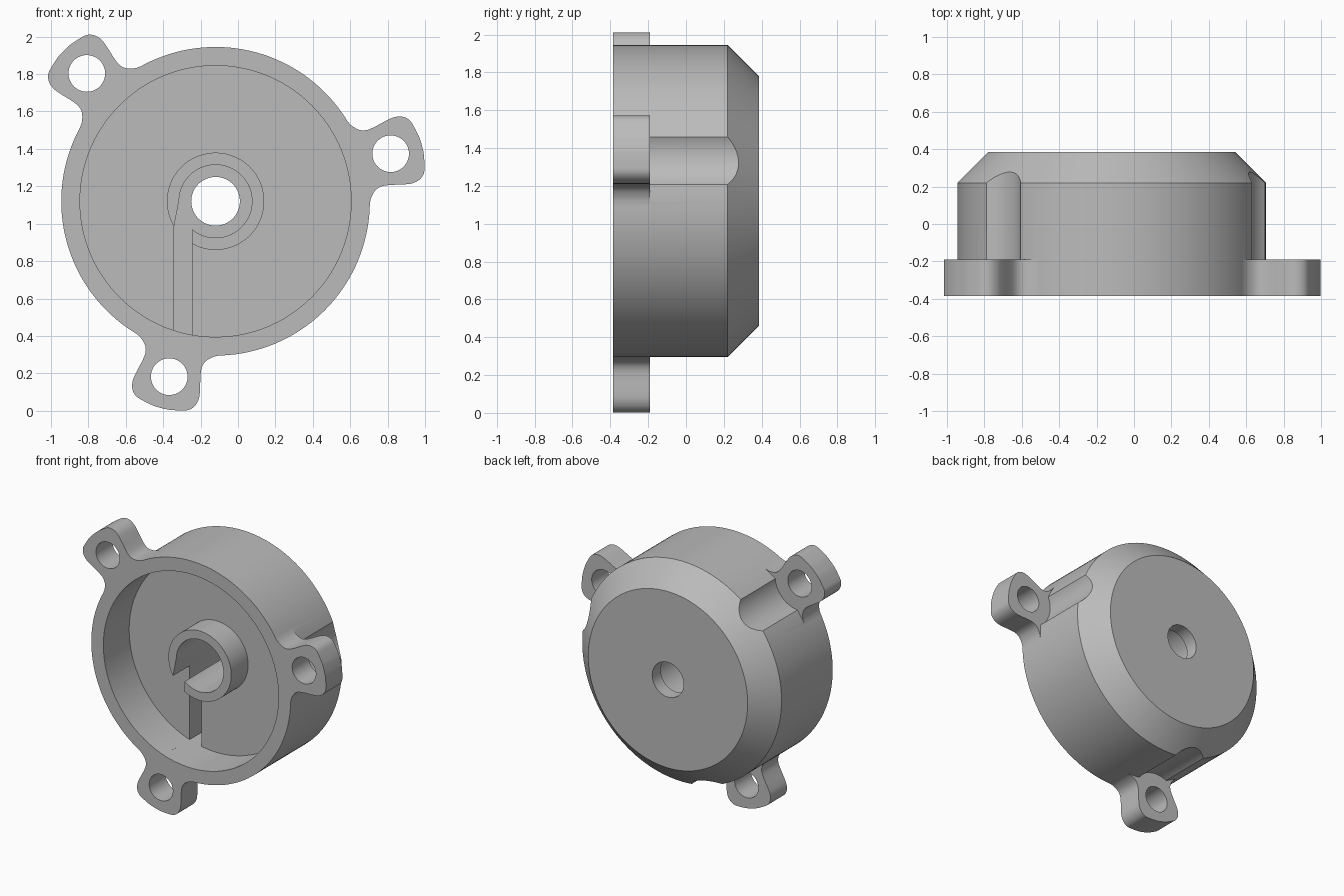
import bpy, bmesh, math
from mathutils import Vector

if "Cube" in bpy.data.objects:
    bpy.data.objects.remove(bpy.data.objects["Cube"], do_unlink=True)

CX, CZ = -0.12, 1.12            # housing axis, running along y
FRONT, BACK = -0.385, 0.385
LUG_BACK, FLOOR = -0.19, -0.08
BORE_END = 0.285
WALL_R, BOSS_R, BORE_R = 0.725, 0.26, 0.195
LUG_R = 0.97                    # distance of lug holes from the axis
LUG_ANGLES = [math.radians(a) for a in (15.2, 135.2, 255.2)]

grey = bpy.data.materials.new("plain grey")
grey.use_nodes = True
colour = (0.5, 0.5, 0.5, 1)
grey.diffuse_color = colour
grey.node_tree.nodes["Principled BSDF"].inputs["Base Color"].default_value = colour


def finish(bm, name):
    bmesh.ops.recalc_face_normals(bm, faces=bm.faces)
    mesh = bpy.data.meshes.new(name)
    bm.to_mesh(mesh)
    bm.free()
    mesh.materials.append(grey)
    obj = bpy.data.objects.new(name, mesh)
    bpy.context.collection.objects.link(obj)
    return obj


def lathe(name, profile, steps=144):
    """Revolve a closed (radius, y) profile about the housing axis."""
    bm = bmesh.new()
    rings = []
    for i in range(steps):
        a = math.tau * i / steps
        rings.append([bm.verts.new((CX + r * math.cos(a), y, CZ + r * math.sin(a)))
                      for r, y in profile])
    n = len(profile)
    for i in range(steps):
        p, q = rings[i], rings[(i + 1) % steps]
        for j in range(n):
            k = (j + 1) % n
            bm.faces.new((p[j], p[k], q[k], q[j]))
    return finish(bm, name)


def prism(name, outline, y0, y1):
    """Extrude an outline of (x, z) points, relative to the axis, along y."""
    bm = bmesh.new()
    face = bm.faces.new([bm.verts.new((CX + x, y0, CZ + z)) for x, z in outline])
    made = bmesh.ops.extrude_face_region(bm, geom=[face])["geom"]
    bmesh.ops.translate(bm, vec=Vector((0, y1 - y0, 0)),
                        verts=[v for v in made if isinstance(v, bmesh.types.BMVert)])
    return finish(bm, name)


def circle(x, z, r, steps=64):
    return [(x + r * math.cos(math.tau * i / steps), z + r * math.sin(math.tau * i / steps))
            for i in range(steps)]


def turn(points, a):
    return [(u * math.cos(a) - v * math.sin(a), u * math.sin(a) + v * math.cos(a))
            for u, v in points]


def smooth_path(pts, sub=5):
    """Catmull-Rom curve through the points."""
    vs = [Vector(p) for p in pts]
    vs = [2 * vs[0] - vs[1]] + vs + [2 * vs[-1] - vs[-2]]
    out = []
    for a, b, c, d in zip(vs, vs[1:], vs[2:], vs[3:]):
        for i in range(sub):
            t = i / sub
            out.append(0.5 * (2 * b + (c - a) * t + (2 * a - 5 * b + 4 * c - d) * t ** 2
                              + (3 * b - a - 3 * c + d) * t ** 3))
    return [tuple(p) for p in out] + [pts[-1]]


def combine(target, tool, operation):
    mod = target.modifiers.new(operation.lower(), "BOOLEAN")
    mod.operation, mod.solver, mod.object = operation, "EXACT", tool
    graph = bpy.context.evaluated_depsgraph_get()
    mesh = bpy.data.meshes.new_from_object(target.evaluated_get(graph))
    target.modifiers.clear()
    target.data = mesh
    bpy.data.objects.remove(tool, do_unlink=True)


# Cup with chamfered back, raised central boss, counterbore and through hole
housing = lathe("housing", [
    (0.825, FRONT), (0.825, 0.22), (0.66, BACK), (0.13, BACK), (0.13, BORE_END),
    (BORE_R, BORE_END), (BORE_R, -0.28), (BOSS_R, -0.28), (BOSS_R, FLOOR),
    (WALL_R, FLOOR), (WALL_R, FRONT)])

# Wire channel through the boss wall and along the floor to the cup wall
left, right = -0.225, -0.125
slot = [(left + (right - left) * i / 6, 0) for i in range(7)]
slot = [(x, -math.sqrt(WALL_R ** 2 - x * x)) for x, _ in slot]
slot += [(right, -0.12), (-0.1, 0), (-0.194, 0.01), (left, -0.15)]
combine(housing, prism("slot_cutter", slot, -0.5, BORE_END - 0.002), "DIFFERENCE")

# Screw clearance grooves in the side, behind each lug
for a in LUG_ANGLES:
    groove = turn(circle(LUG_R, 0, 0.203), a)
    combine(housing, prism("groove_cutter", groove, LUG_BACK, 0.6), "DIFFERENCE")

# Mounting lugs with flared necks and screw holes
side = smooth_path([(0.79, 0.235), (0.808, 0.2), (0.84, 0.168), (0.875, 0.156),
                    (0.92, 0.16), (1.0, 0.178), (1.045, 0.183), (1.085, 0.173),
                    (1.115, 0.146), (1.13, 0.1), (1.141, 0.045), (1.143, 0)])
lug = [(0.765, 0.235)] + side
lug += [(u, -v) for u, v in reversed(lug[:-1])]
for a in LUG_ANGLES:
    combine(housing, prism("lug", turn(lug, a), FRONT, LUG_BACK), "UNION")
for a in LUG_ANGLES:
    hole = turn(circle(LUG_R, 0, 0.098), a)
    combine(housing, prism("hole_cutter", hole, -0.6, LUG_BACK + 0.1), "DIFFERENCE")

bpy.ops.object.select_all(action="DESELECT")
housing.select_set(True)
bpy.context.view_layer.objects.active = housing
bpy.ops.object.shade_smooth_by_angle(angle=math.radians(25))
